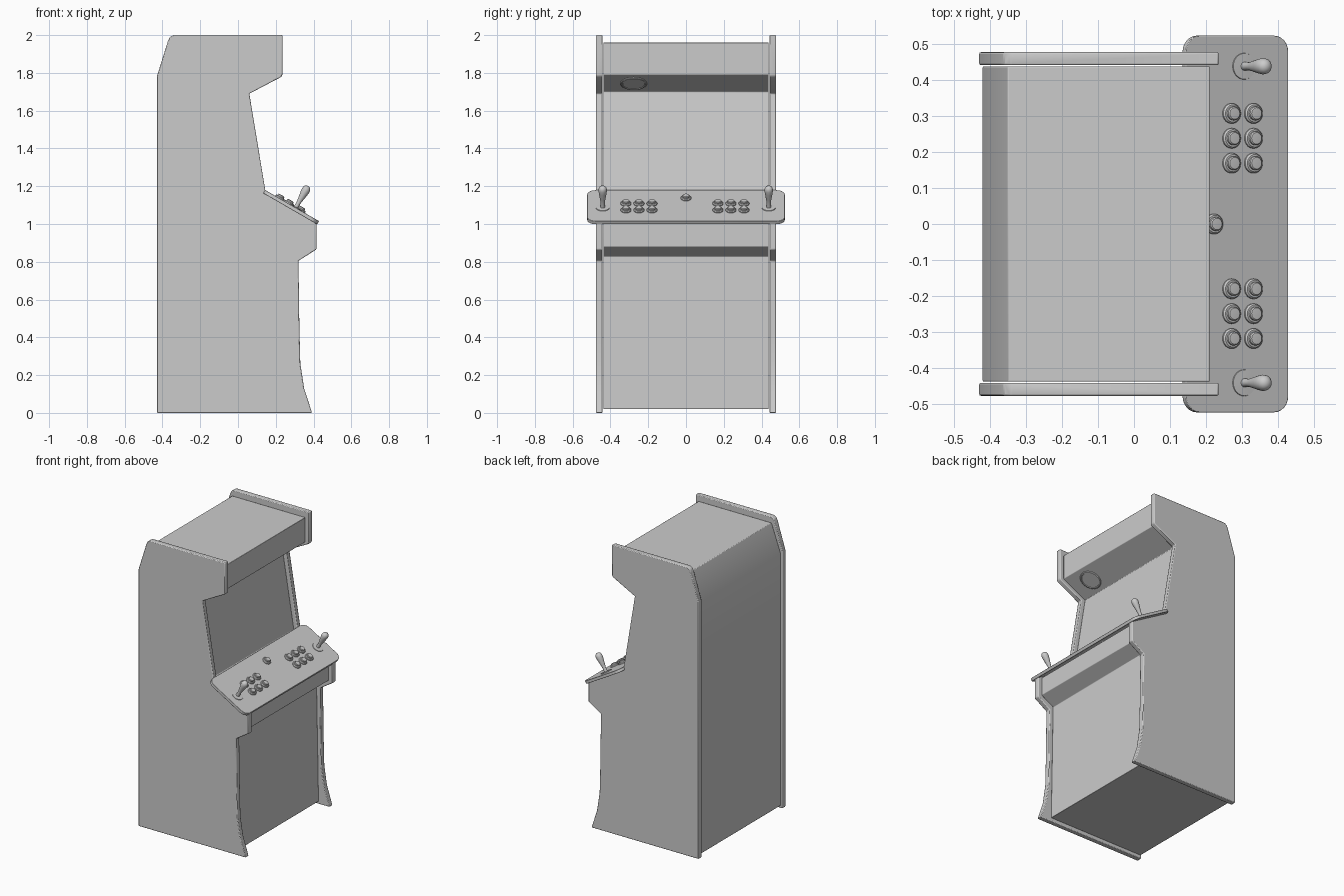
import bpy, bmesh
from math import radians, pi, sin, cos
from mathutils import Matrix, Vector

if "Cube" in bpy.data.objects:
    bpy.data.objects.remove(bpy.data.objects["Cube"])


def finish(name, bm, matrix=Matrix(), angle=35):
    bmesh.ops.recalc_face_normals(bm, faces=bm.faces)
    me = bpy.data.meshes.new(name)
    bm.to_mesh(me)
    bm.free()
    ob = bpy.data.objects.new(name, me)
    bpy.context.collection.objects.link(ob)
    ob.matrix_world = matrix
    bpy.ops.object.select_all(action='DESELECT')
    ob.select_set(True)
    bpy.context.view_layer.objects.active = ob
    bpy.ops.object.shade_smooth_by_angle(angle=radians(angle))
    return ob


def extrude(name, points, vec, matrix=Matrix(), bevel=0.0):
    """Solid from a flat outline pushed along vec."""
    bm = bmesh.new()
    face = bm.faces.new([bm.verts.new(p) for p in points])
    res = bmesh.ops.extrude_face_region(bm, geom=[face], use_keep_orig=True)
    bmesh.ops.translate(bm, vec=vec, verts=[g for g in res['geom'] if isinstance(g, bmesh.types.BMVert)])
    ob = finish(name, bm, matrix)
    if bevel:
        m = ob.modifiers.new('soft_edges', 'BEVEL')
        m.width, m.segments, m.limit_method = bevel, 2, 'ANGLE'
        m.angle_limit = radians(30)
    return ob


def lathe(name, profile, matrix, steps=28):
    """Revolve (radius, height) points around local z."""
    bm = bmesh.new()
    vs = [bm.verts.new((r, 0, h)) for r, h in profile]
    es = [bm.edges.new(p) for p in zip(vs, vs[1:])]
    bmesh.ops.spin(bm, geom=vs + es, cent=(0, 0, 0), axis=(0, 0, 1), angle=2 * pi, steps=steps)
    bmesh.ops.remove_doubles(bm, verts=bm.verts, dist=1e-5)
    return finish(name, bm, matrix)


# Side panels
side = [(-0.43, 0), (-0.43, 1.78), (-0.372, 1.965), (-0.362, 1.988), (-0.342, 2.0), (0.235, 2.0),
        (0.235, 1.788), (0.228, 1.778), (0.06, 1.69), (0.145, 1.175), (0.415, 1.01), (0.415, 0.865),
        (0.32, 0.805), (0.325, 0.45), (0.33, 0.26), (0.35, 0.13), (0.392, 0)]
panel = extrude('side_panels', [(x, 0.441, z) for x, z in side], (0, 0.036, 0), bevel=0.005)
panel.modifiers.new('other_side', 'MIRROR').use_axis = (False, True, False)

# Inner cabinet with screen, marquee and kick panel faces
body = [(-0.42, 0.02), (-0.42, 1.765), (-0.35, 1.96), (0.21, 1.96), (0.21, 1.79), (0.035, 1.70),
        (0.122, 1.165), (0.39, 1.005), (0.39, 0.88), (0.297, 0.828), (0.312, 0.02)]
extrude('cabinet_body', [(x, -0.438, z) for x, z in body], (0, 0.876, 0), bevel=0.003)

# Sloped control deck with rounded corners
deck_frame = Matrix.Translation((0.2865, 0, 1.0975)) @ Matrix.Rotation(radians(30), 4, 'Y')
hu, hv, r = 0.1645, 0.523, 0.045
outline = []
for i, (sx, sy) in enumerate([(1, 1), (-1, 1), (-1, -1), (1, -1)]):
    for k in range(7):
        a = (i + k / 6) * pi / 2
        outline.append((sx * (hu - r) + r * cos(a), sy * (hv - r) + r * sin(a), -0.02))
extrude('control_deck', outline, (0, 0, 0.02), deck_frame, bevel=0.002)

# Push buttons: two blocks of six and a start button
button = [(0, -0.002), (0.028, -0.002), (0.028, 0.005), (0.024, 0.010), (0.019, 0.010),
          (0.019, 0.017), (0.016, 0.020), (0, 0.021)]
spots = [(u, c + d) for c in (0.238, -0.249) for d in (-0.069, 0, 0.069) for u in (-0.019, 0.051)]
for i, (u, v) in enumerate(spots):
    lathe(f'button_{i + 1}', button, deck_frame @ Matrix.Translation((u, v, 0)))
lathe('start_button', button, deck_frame @ Matrix.Translation((-0.076, 0, 0)))

# Joysticks
stick = [(0, -0.001), (0.037, -0.001), (0.036, 0.003), (0.012, 0.004), (0.011, 0.03), (0.014, 0.05),
         (0.020, 0.085), (0.0225, 0.105), (0.021, 0.117), (0.016, 0.126), (0.008, 0.131), (0, 0.132)]
for n, v in (('left', -0.441), ('right', 0.438)):
    lathe(f'joystick_{n}', stick, deck_frame @ Matrix.Translation((0.022, v, 0)))

# Round speaker under the marquee
lathe('speaker', [(0, -0.003), (0.07, -0.003), (0.07, 0.004), (0.066, 0.007), (0.06, 0.007), (0.058, 0.004), (0, 0.004)],
      Matrix.Translation((0.1225, -0.277, 1.745)) @ Matrix.Rotation(radians(152.8), 4, 'Y'), 40)
